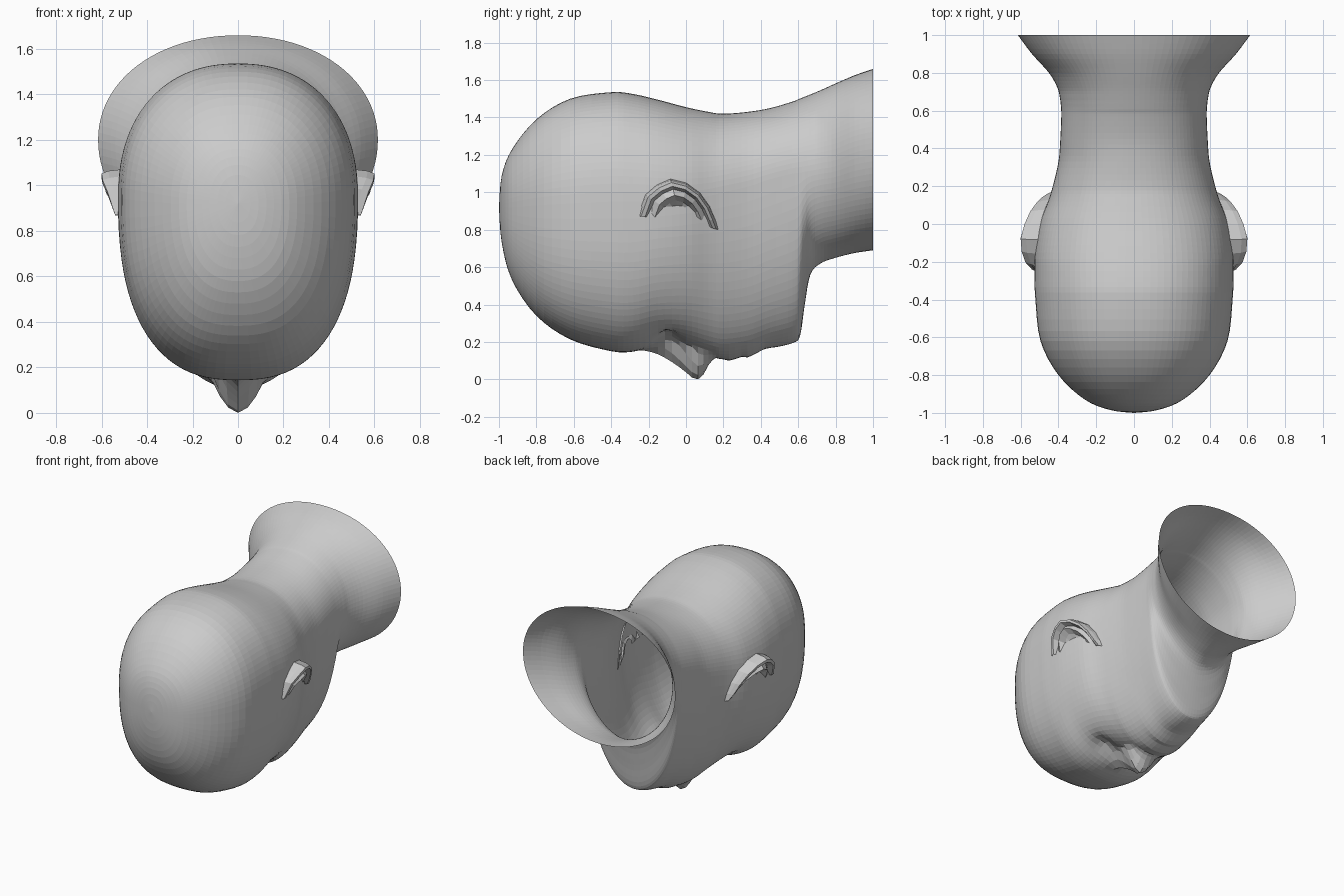
import bpy, bmesh, math

if "Cube" in bpy.data.objects:
    bpy.data.objects.remove(bpy.data.objects["Cube"])

RING, SUB = 96, 4

# Sections from crown to neck: y, top z, bottom z, half width, widest z, lower roundness
SECTIONS = [
    (-1.0, .92, .92, 0, .92, 2.3), (-.985, 1.09, .73, .125, .92, 2.3),
    (-.93, 1.23, .53, .26, .92, 2.4), (-.8, 1.39, .34, .40, .93, 2.5),
    (-.62, 1.50, .215, .495, .94, 2.5), (-.4, 1.535, .152, .522, .95, 2.5),
    (-.28, 1.525, .15, .527, .95, 2.5), (-.15, 1.495, .18, .525, .95, 2.4),
    (0, 1.455, .17, .50, .96, 2.3), (.12, 1.43, .13, .455, .98, 2.25),
    (.2, 1.42, .11, .43, 1.0, 2.25), (.33, 1.43, .125, .40, 1.03, 2.25),
    (.45, 1.45, .165, .39, 1.07, 2.2), (.57, 1.485, .195, .385, 1.1, 2.1),
    (.61, 1.501, .235, .386, 1.105, 2.0), (.635, 1.511, .4, .388, 1.11, 1.9),
    (.665, 1.523, .56, .392, 1.115, 1.85), (.72, 1.546, .62, .405, 1.125, 1.85),
    (.8, 1.582, .65, .45, 1.14, 1.9), (.9, 1.625, .675, .54, 1.18, 2),
    (1.0, 1.66, .69, .615, 1.2, 2)]


def catmull(a, b, c, d, t):
    return tuple(q + .5 * t * (r - p + t * (2*p - 5*q + 4*r - s + t * (3*(q - r) + s - p)))
                 for p, q, r, s in zip(a, b, c, d))


def piecewise(points, v):
    for (a, fa), (b, fb) in zip(points, points[1:]):
        if a <= v <= b:
            return fa + (fb - fa) * (v - a) / (b - a)
    return 0


def bump(x, y, cx, cy, sx, sy):
    return math.exp(-((x - cx) / sx) ** 2 - ((y - cy) / sy) ** 2)


def face_relief(x, y):
    """Downward displacement for nose, eye sockets, cheeks, lips and chin."""
    x = abs(x)
    height = piecewise([(-.24, 0), (-.15, .045), (-.05, .1), (.05, .16), (.085, .13), (.13, .03), (.16, 0)], y)
    width = piecewise([(-.24, .06), (-.1, .07), (.06, .125), (.16, .12)], y) or .1
    d = height * max(0, 1 - (x / width) ** 1.8)
    d -= .055 * bump(x, y, .17, -.1, .09, .07)
    d += .01 * bump(x, y, 0, .24, .1, .03) + .006 * bump(x, y, 0, .33, .09, .03)
    d -= .008 * bump(x, y, 0, .285, .13, .02) + .008 * bump(x, y, 0, .42, .12, .04)
    return d


def make_object(name, verts, faces):
    mesh = bpy.data.meshes.new(name)
    mesh.from_pydata(verts, [], faces)
    bm = bmesh.new()
    bm.from_mesh(mesh)
    bmesh.ops.remove_doubles(bm, verts=bm.verts, dist=1e-5)
    bmesh.ops.recalc_face_normals(bm, faces=bm.faces)
    bm.to_mesh(mesh)
    bm.free()
    obj = bpy.data.objects.new(name, mesh)
    bpy.context.collection.objects.link(obj)
    return obj


def grid_faces(rows, cols, closed):
    return [(r*cols + c, r*cols + (c+1) % cols, (r+1)*cols + (c+1) % cols, (r+1)*cols + c)
            for r in range(rows - 1) for c in range(cols if closed else cols - 1)]


# Head and open flared neck: one lofted shell
n = len(SECTIONS)
stations = [catmull(SECTIONS[max(i-1, 0)], SECTIONS[i], SECTIONS[i+1], SECTIONS[min(i+2, n-1)], k / SUB)
            for i in range(n - 1) for k in range(SUB)] + [SECTIONS[-1]]
verts = []
for y, top, bottom, half, mid, low in stations:
    upper = piecewise([(-2, 2.25), (-.2, 2.25), (.6, 2.1), (2, 2)], y)
    for j in range(RING):
        a = 2 * math.pi * j / RING
        c, s = math.cos(a), math.sin(a)
        e = 2 / (upper if s > 0 else low)
        x = half * math.copysign(abs(c) ** e, c)
        z = mid + ((top - mid) if s > 0 else (bottom - mid)) * abs(s) ** e
        if s < -.3 and y < .56:
            z -= face_relief(x, y) * min(1, (-s - .3) / .3)
        verts.append((x, y, z))
lowest = min(v[2] for v in verts)
verts = [(x, y, z - lowest * max(0, 1 - z / .3)) for x, y, z in verts]
make_object("head", verts, grid_faces(len(stations), RING, True))

# Ears: a raised curled rim around a hollow, kept just inside the head wall, mirrored
RIM = [(-.25, .87, .54), (-.21, .98, .575), (-.15, 1.03, .595), (-.08, 1.06, .60), (0, 1.04, .58),
       (.07, .99, .55), (.12, .92, .515), (.15, .85, .485), (.17, .80, .455)]
CY, CZ = -.03, .86
LAYERS = [(1.06, -.14), (1.02, -.03), (.96, 0), (.86, 0), (.78, -.04), (.62, -.015), (.48, -.06), (.3, -.1)]
WALL = [(-.4, .522), (-.15, .525), (0, .50), (.12, .455), (.2, .43)]
for side, name in ((1, "right_ear"), (-1, "left_ear")):
    ear = []
    for k, dx in LAYERS:
        for y, z, x in RIM:
            ey, ez = CY + (y - CY) * k, CZ + (z - CZ) * k
            ear.append((side * max(x + dx, piecewise(WALL, ey) - .012), ey, ez))
    make_object(name, ear, grid_faces(len(LAYERS), len(RIM), False))
